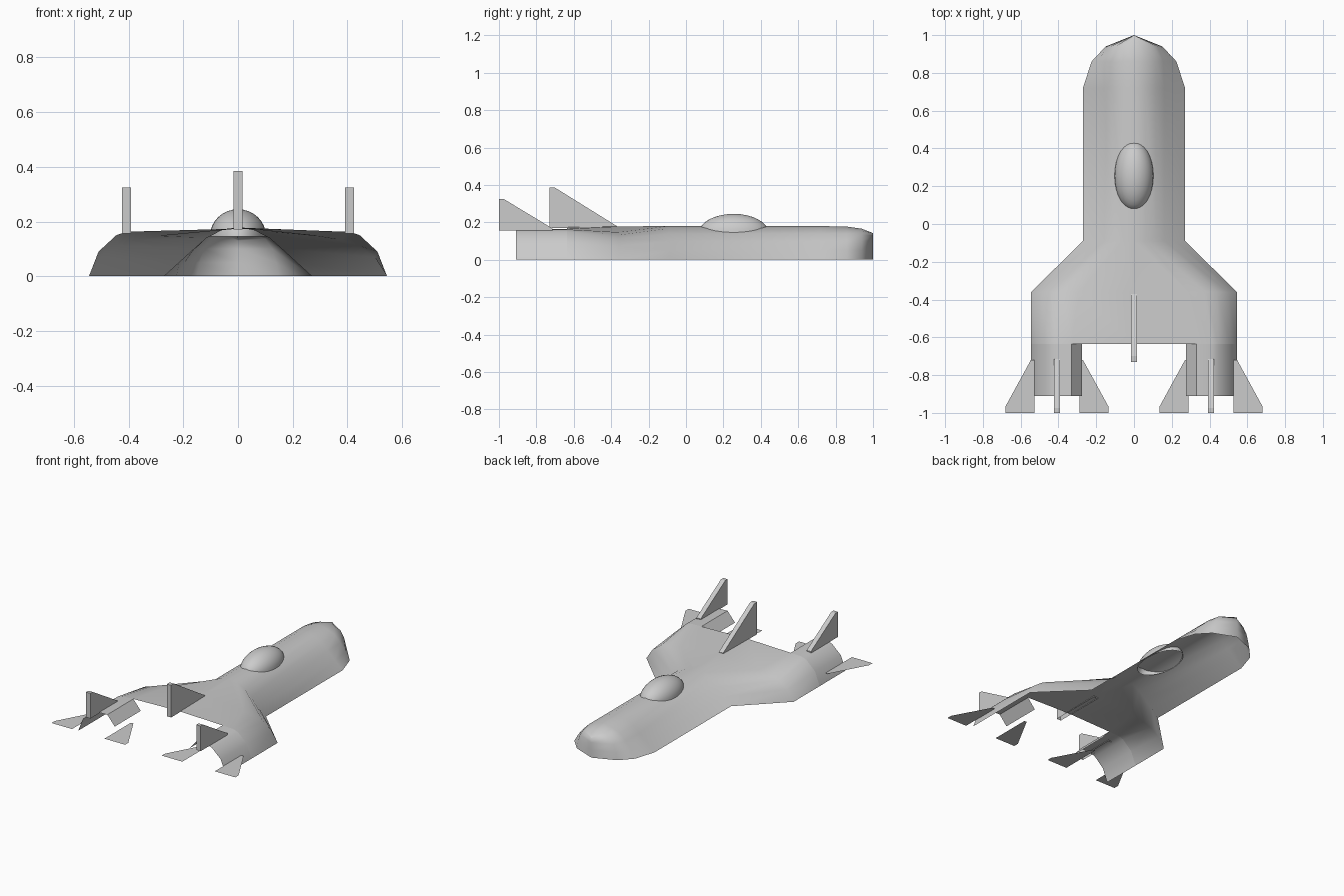
import bpy
import bmesh

cube = bpy.data.objects.get("Cube")
if cube:
    bpy.data.objects.remove(cube)

grey = bpy.data.materials.new("hull_grey")
grey.use_nodes = True
grey.diffuse_color = (0.6, 0.6, 0.6, 1)
grey.node_tree.nodes["Principled BSDF"].inputs["Base Color"].default_value = (0.6, 0.6, 0.6, 1)


def finish(name, bm, smooth=None):
    mesh = bpy.data.meshes.new(name)
    bm.to_mesh(mesh)
    bm.free()
    mesh.materials.append(grey)
    obj = bpy.data.objects.new(name, mesh)
    bpy.context.collection.objects.link(obj)
    if smooth:
        bpy.ops.object.select_all(action="DESELECT")
        obj.select_set(True)
        bpy.context.view_layer.objects.active = obj
        bpy.ops.object.shade_smooth_by_angle(angle=smooth)
    return obj


def loft(name, stations):
    """Open shell through (y, [(x, z), ...]) cross-sections, facing up."""
    bm = bmesh.new()
    rows = [[bm.verts.new((x, y, z)) for x, z in pts] for y, pts in stations]
    for a, b in zip(rows, rows[1:]):
        for i in range(len(a) - 1):
            bm.faces.new((a[i], a[i + 1], b[i + 1], b[i]))
    bm.normal_update()
    if sum(f.normal.z * f.calc_area() for f in bm.faces) < 0:
        bmesh.ops.reverse_faces(bm, faces=bm.faces[:])
    bmesh.ops.remove_doubles(bm, verts=bm.verts[:], dist=0.0005)
    return finish(name, bm, 0.9)


def both_sides(half):
    return half + [(-x, z) for x, z in half[-2::-1]]


# Hull: open-bottomed shell from the wing's trailing edge to the nose
body = [(.27, 0), (.215, .05), (.16, .10), (.115, .14), (.06, .168), (0, .18)]
wing_front = [(.545, 0), (.50, .07), (.44, .112), (.38, .132), (.29, .147), (0, .178)]
wing_back = [(.545, 0), (.51, .09), (.445, .15), (.41, .162), (.33, .165), (0, .174)]
nose_mid = [(.225, 0), (.195, .05), (.155, .10), (.115, .14), (.06, .163), (0, .177)]
nose_front = [(.15, 0), (.14, .05), (.125, .10), (.10, .137), (.05, .155), (0, .166)]
nose_tip = [(0, 0), (0, .05), (0, .10), (0, .13), (0, .136), (0, .142)]
sections = [(-.635, wing_back), (-.36, wing_front), (-.09, body), (.72, body),
            (.86, nose_mid), (.94, nose_front), (1.0, nose_tip)]
loft("hull", [(y, both_sides(half)) for y, half in sections])

# Canopy: open half ellipsoid
bm = bmesh.new()
bmesh.ops.create_uvsphere(bm, u_segments=32, v_segments=16, radius=1)
bmesh.ops.delete(bm, geom=[v for v in bm.verts if v.co.z < -0.01], context="VERTS")
for v in bm.verts:
    v.co = (v.co.x * .103, v.co.y * .185 + .255, v.co.z * .1 + .145)
finish("canopy", bm, 0.9)


def upright_fin(name, x, profile):
    """Thin prism with an open underside; the profile ends along its base."""
    bm = bmesh.new()
    left, right = [[bm.verts.new((x + d, y, z)) for y, z in profile] for d in (-.016, .016)]
    bm.faces.new(left)
    bm.faces.new(right)
    for i in range(len(profile) - 1):
        bm.faces.new((left[i], left[i + 1], right[i + 1], right[i]))
    bmesh.ops.recalc_face_normals(bm, faces=bm.faces[:])
    finish(name, bm)


def flat_fin(name, outline):
    """Single-sheet horizontal fin."""
    bm = bmesh.new()
    face = bm.faces.new([bm.verts.new((x, y, .05)) for x, y in outline])
    face.normal_update()
    if face.normal.z < 0:
        face.normal_flip()
    finish(name, bm)


upright_fin("centre_fin", 0, [(-.37, .17), (-.37, .18), (-.70, .385), (-.73, .385), (-.73, .17)])

# Engine cowls and their three fins, on each side
cowl = wing_back[:5] + [(.275, .10)]
fin_shape = [(-.12, -.72), (-.138, -.72), (-.272, -.965), (-.272, -1), (-.12, -1)]
centre = .408
for side, s in (("left", 1), ("right", -1)):
    pts = [(s * x, z) for x, z in cowl]
    loft(side + "_engine_cowl", [(-.91, pts), (-.635, pts)])
    upright_fin(side + "_top_fin", s * centre,
                [(-.715, .157), (-.715, .168), (-.975, .325), (-1, .325), (-1, .157)])
    for place, d in (("inner", 1), ("outer", -1)):
        flat_fin(side + "_" + place + "_fin", [(s * (centre + d * x), y) for x, y in fin_shape])
